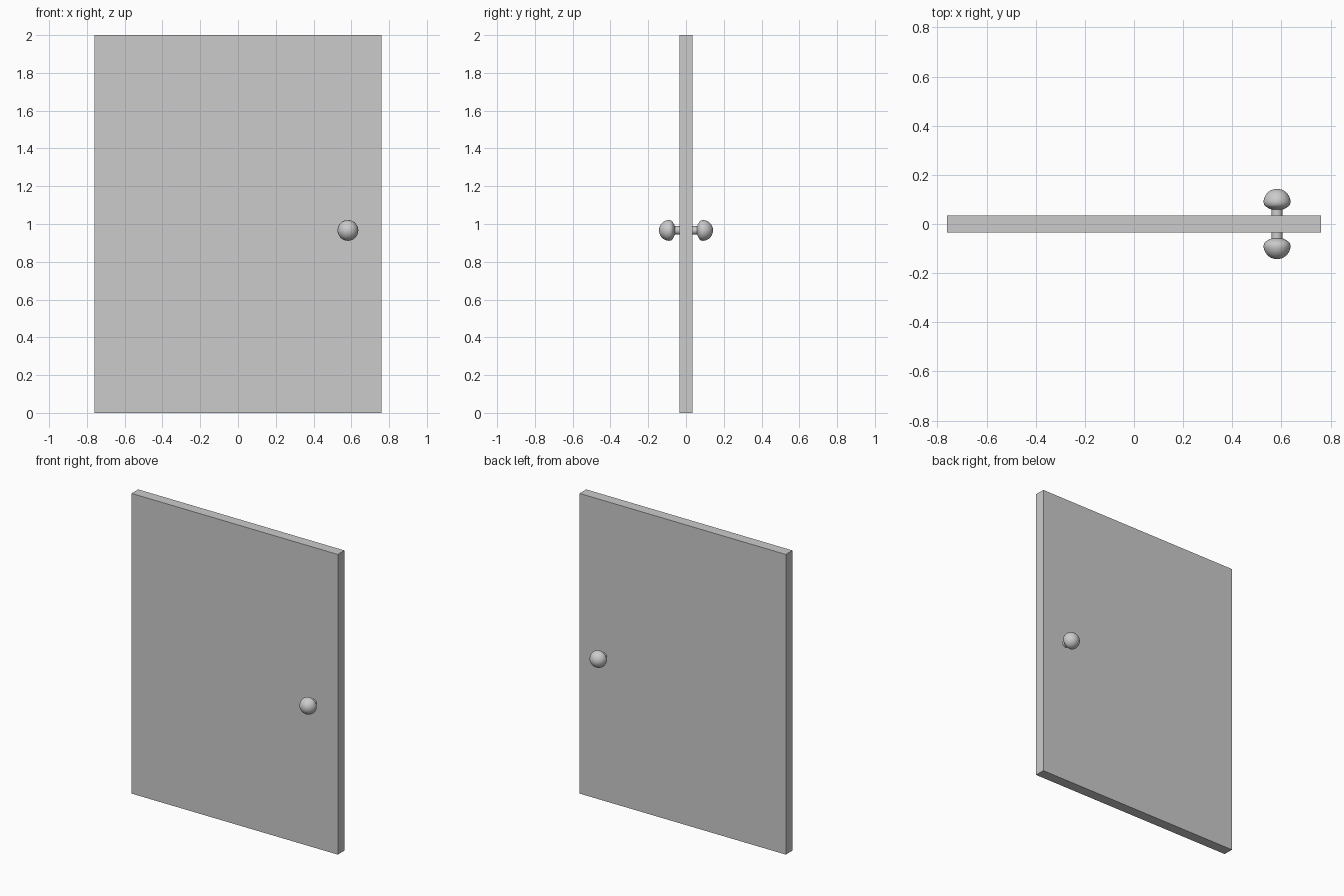
import bpy, bmesh, math
from mathutils import Matrix, Vector

if "Cube" in bpy.data.objects:
    bpy.data.objects.remove(bpy.data.objects["Cube"])

HALF_T = 0.035                 # half the door thickness
KNOB_X, KNOB_Z = 0.582, 0.966
R, TIP = 0.055, 0.143          # knob radius, furthest reach in y


def add_object(name, bm):
    mesh = bpy.data.meshes.new(name)
    bm.to_mesh(mesh)
    bm.free()
    obj = bpy.data.objects.new(name, mesh)
    bpy.context.collection.objects.link(obj)
    return obj


def knob(name, side):
    # lathe profile (radius, distance from door centre): shaft, flared neck, domed front
    profile = [(0.0, HALF_T - 0.005), (0.0225, HALF_T - 0.005), (0.0225, 0.059),
               (0.028, 0.061), (0.045, 0.070), (0.052, 0.077)]
    dome_base = TIP - R
    profile += [(R * math.cos(a), dome_base + R * math.sin(a))
                for a in (math.radians(9 * i) for i in range(10))]
    profile.append((0.0, TIP))
    bm = bmesh.new()
    verts = [bm.verts.new((r, side * d, 0)) for r, d in profile]
    edges = [bm.edges.new(pair) for pair in zip(verts, verts[1:])]
    bmesh.ops.spin(bm, geom=verts + edges, cent=Vector(), axis=(0, 1, 0),
                   angle=math.tau, steps=32)
    bmesh.ops.remove_doubles(bm, verts=bm.verts, dist=1e-5)
    bmesh.ops.recalc_face_normals(bm, faces=bm.faces)
    obj = add_object(name, bm)
    obj.location = (KNOB_X, 0, KNOB_Z)
    bpy.ops.object.select_all(action='DESELECT')
    obj.select_set(True)
    bpy.context.view_layer.objects.active = obj
    bpy.ops.object.shade_smooth_by_angle(angle=math.radians(35))


# door slab
bm = bmesh.new()
bmesh.ops.create_cube(bm, size=1, matrix=Matrix.Translation((0, 0, 1))
                      @ Matrix.Diagonal((1.52, 2 * HALF_T, 2, 1)))
add_object("door_panel", bm)

# matching knobs on both faces
knob("front_knob", -1)
knob("back_knob", 1)
